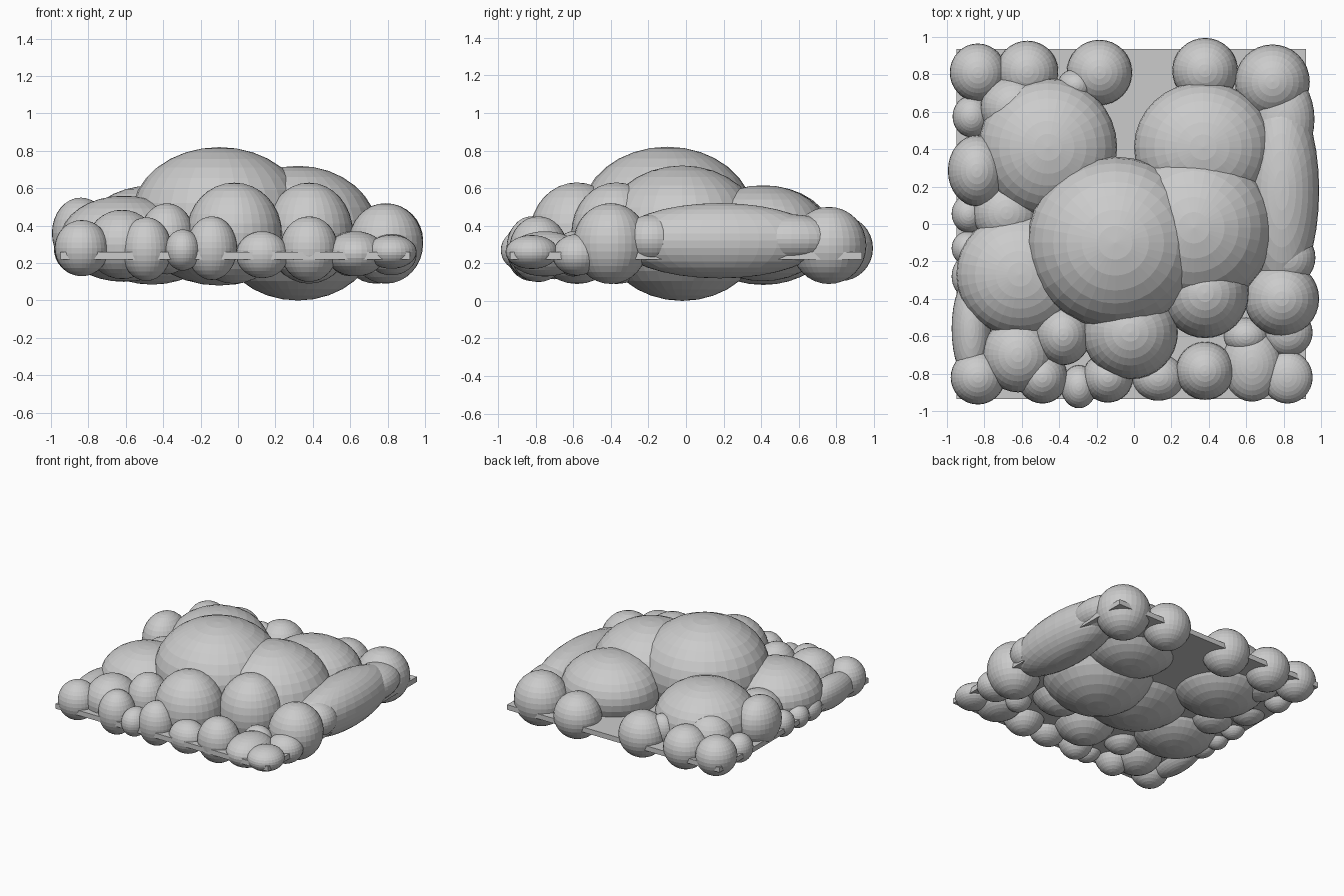
import bpy

grey = bpy.data.materials.new("light grey")
grey.diffuse_color = (0.6, 0.6, 0.6, 1)


def finish(ob, name):
    ob.name = name
    ob.data.materials.append(grey)


def puff(name, x, y, z, rx, ry, rz):
    bpy.ops.mesh.primitive_uv_sphere_add(segments=32, ring_count=16, radius=1, location=(x, y, z))
    ob = bpy.context.object
    ob.scale = (rx, ry, rz)
    finish(ob, name)


# thin square base plate
bpy.ops.mesh.primitive_cube_add(size=1, location=(-0.015, 0, 0.24))
bpy.context.object.scale = (1.87, 1.87, 0.04)
finish(bpy.context.object, "base_plate")

# large central lobes
puff("centre_lobe", -0.10, -0.10, 0.45, 0.47, 0.46, 0.37)
puff("right_lobe", 0.32, -0.02, 0.36, 0.43, 0.43, 0.36)
puff("back_left_lobe", -0.46, 0.41, 0.35, 0.37, 0.37, 0.265)
puff("back_right_lobe", 0.37, 0.41, 0.36, 0.37, 0.35, 0.255)
puff("left_lobe", -0.61, -0.27, 0.33, 0.34, 0.33, 0.23)
puff("front_lobe", -0.02, -0.58, 0.36, 0.255, 0.25, 0.27)
puff("front_right_lobe", 0.38, -0.37, 0.36, 0.235, 0.24, 0.27)

# right edge
puff("right_edge_ball", 0.79, -0.40, 0.305, 0.20, 0.20, 0.215)
puff("right_edge_long", 0.79, 0.18, 0.32, 0.20, 0.55, 0.20)
puff("right_edge_back", 0.80, 0.56, 0.33, 0.165, 0.25, 0.13)
puff("right_edge_front", 0.82, -0.18, 0.33, 0.15, 0.15, 0.13)
puff("right_edge_small", 0.82, -0.58, 0.245, 0.135, 0.13, 0.11)

# back edge
puff("back_ball_1", 0.74, 0.76, 0.295, 0.20, 0.20, 0.205)
puff("back_ball_2", 0.38, 0.82, 0.28, 0.175, 0.175, 0.175)
puff("back_ball_3", -0.185, 0.81, 0.28, 0.175, 0.175, 0.175)
puff("back_ball_4", -0.57, 0.815, 0.28, 0.165, 0.165, 0.165)
puff("back_ball_5", -0.835, 0.81, 0.28, 0.15, 0.155, 0.15)
puff("back_small", -0.31, 0.74, 0.32, 0.10, 0.09, 0.12)

# left edge
puff("left_ball_1", -0.84, 0.285, 0.36, 0.155, 0.19, 0.19)
puff("left_ball_2", -0.87, 0.575, 0.26, 0.10, 0.11, 0.11)
puff("left_ball_3", -0.885, 0.055, 0.26, 0.09, 0.10, 0.10)
puff("left_ball_4", -0.89, -0.13, 0.25, 0.085, 0.09, 0.09)
puff("left_ball_5", -0.89, -0.28, 0.25, 0.085, 0.11, 0.09)
puff("left_edge_long", -0.87, -0.56, 0.27, 0.105, 0.28, 0.12)
puff("left_filler_back", -0.64, 0.62, 0.32, 0.18, 0.17, 0.17)
puff("left_filler", -0.68, 0.06, 0.31, 0.18, 0.18, 0.16)

# front edge
puff("front_ball_1", -0.835, -0.82, 0.28, 0.145, 0.145, 0.15)
puff("front_ball_2", -0.62, -0.70, 0.30, 0.19, 0.20, 0.185)
puff("front_ball_3", -0.49, -0.82, 0.275, 0.135, 0.14, 0.17)
puff("front_ball_4", -0.38, -0.59, 0.33, 0.15, 0.165, 0.19)
puff("front_ball_5", -0.295, -0.87, 0.27, 0.095, 0.115, 0.11)
puff("front_ball_6", -0.14, -0.82, 0.28, 0.135, 0.135, 0.17)
puff("front_ball_7", 0.13, -0.82, 0.245, 0.14, 0.125, 0.125)
puff("front_ball_8", 0.38, -0.785, 0.275, 0.155, 0.155, 0.175)
puff("front_ball_9", 0.63, -0.75, 0.25, 0.16, 0.20, 0.12)
puff("front_ball_10", 0.82, -0.82, 0.26, 0.135, 0.14, 0.09)
puff("front_filler", 0.60, -0.60, 0.25, 0.12, 0.10, 0.12)
